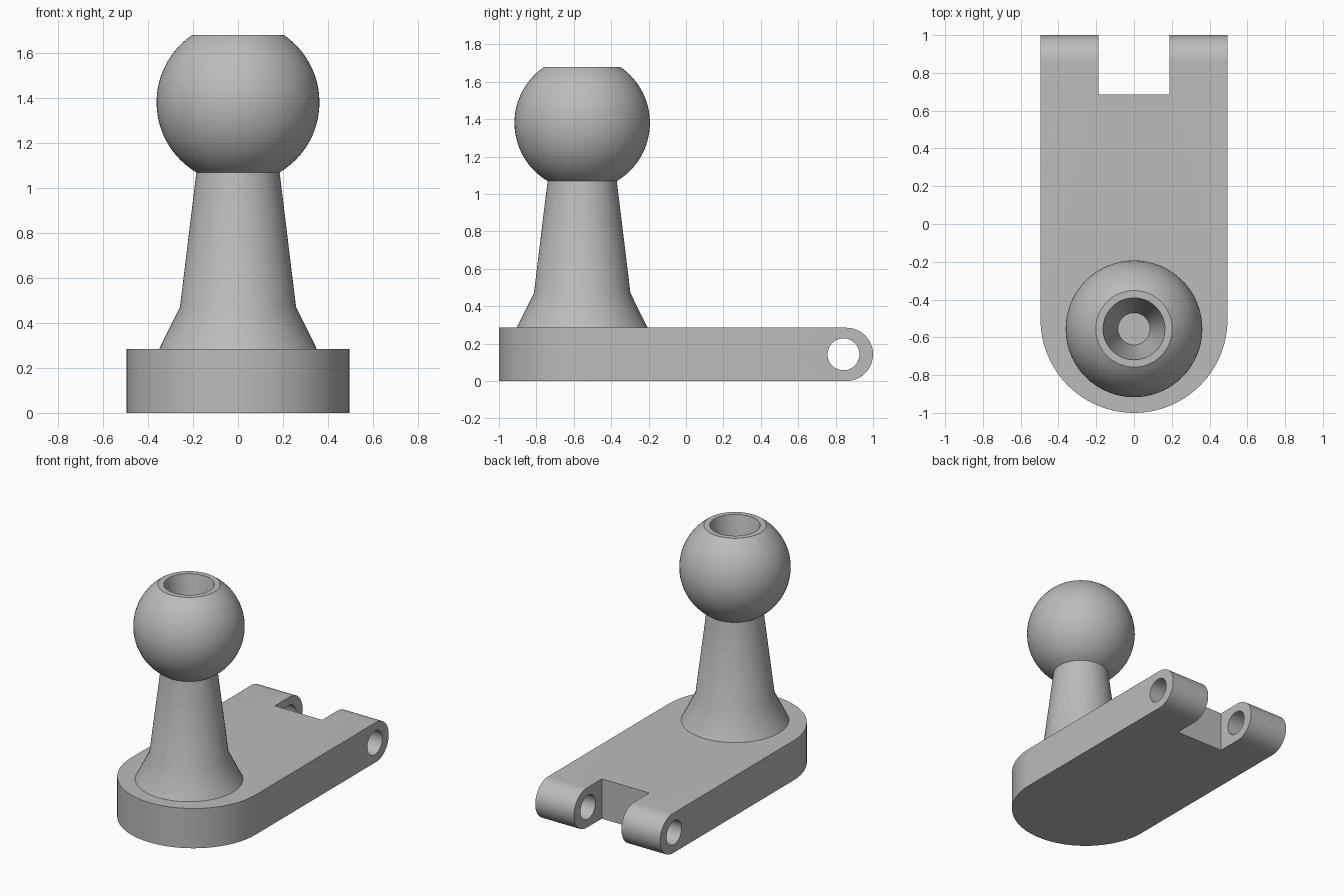
import bpy, bmesh
from math import sin, cos, pi, asin, sqrt
from mathutils import Matrix, Vector

cube = bpy.data.objects.get("Cube")
if cube:
    bpy.data.objects.remove(cube, do_unlink=True)

# Single plastic colour
grey = bpy.data.materials.new("mid grey")
grey.use_nodes = True
colour = (0.5, 0.5, 0.5, 1)
grey.diffuse_color = colour
grey.node_tree.nodes["Principled BSDF"].inputs["Base Color"].default_value = colour

HEIGHT = 0.285      # plate thickness
HALF = 0.495        # plate half width
STUD_Y = -0.555     # axis of the ball stud
BALL_R, BALL_Z, TOP_Z = 0.362, 1.38, 1.68
NECK_R = 0.185


def add_object(name, bm):
    bmesh.ops.recalc_face_normals(bm, faces=bm.faces)
    mesh = bpy.data.meshes.new(name)
    bm.to_mesh(mesh)
    bm.free()
    mesh.materials.append(grey)
    obj = bpy.data.objects.new(name, mesh)
    bpy.context.collection.objects.link(obj)
    return obj


def arc(cx, cy, r, start, end, steps):
    angles = [start + (end - start) * i / steps for i in range(steps + 1)]
    return [(cx + r * cos(a), cy + r * sin(a)) for a in angles]


def prism(name, points, to_3d, depth):
    """Extrude a flat outline along a vector."""
    bm = bmesh.new()
    face = bm.faces.new([bm.verts.new(to_3d(*p)) for p in points])
    new = bmesh.ops.extrude_face_region(bm, geom=[face])["geom"]
    verts = [v for v in new if isinstance(v, bmesh.types.BMVert)]
    bmesh.ops.translate(bm, verts=verts, vec=Vector(depth))
    return add_object(name, bm)


def lathe(name, profile, steps=64):
    """Spin (radius, height) points about the stud axis."""
    bm = bmesh.new()
    verts = [bm.verts.new((r, 0, z)) for r, z in profile]
    edges = [bm.edges.new(pair) for pair in zip(verts, verts[1:])]
    bmesh.ops.spin(bm, geom=verts + edges, cent=(0, 0, 0), axis=(0, 0, 1),
                   angle=2 * pi, steps=steps)
    bmesh.ops.remove_doubles(bm, verts=bm.verts, dist=0.0005)
    bmesh.ops.translate(bm, verts=bm.verts, vec=(0, STUD_Y, 0))
    return add_object(name, bm)


def smooth(obj):
    bpy.ops.object.select_all(action="DESELECT")
    obj.select_set(True)
    bpy.context.view_layer.objects.active = obj
    bpy.ops.object.shade_smooth_by_angle(angle=pi / 9)


def cut(obj, tool, operation):
    mod = obj.modifiers.new(operation.title(), "BOOLEAN")
    mod.operation, mod.object, mod.solver = operation, tool, "EXACT"
    bpy.context.view_layer.objects.active = obj
    bpy.ops.object.modifier_apply(modifier=mod.name)
    bpy.data.objects.remove(tool, do_unlink=True)


# Base plate: rounded front and forked back in plan
plan = arc(0, HALF - 1, HALF, pi, 2 * pi, 48)
plan += [(HALF, 1.1), (0.188, 1.1), (0.188, 0.685),
         (-0.188, 0.685), (-0.188, 1.1), (-HALF, 1.1)]
base = prism("base_plate", plan, lambda x, y: (x, y, -0.1), (0, 0, 0.5))

# Side outline with the rounded hinge end
r = HEIGHT / 2
side = [(-1.1, HEIGHT), (-1.1, 0)] + arc(1 - r, r, r, -pi / 2, pi / 2, 24)
cut(base, prism("side_cutter", side, lambda y, z: (-1, y, z), (2, 0, 0)), "INTERSECT")

# Hinge pin hole through both fork arms
hole = arc(0.842, r, 0.085, 0, 2 * pi, 40)[:-1]
cut(base, prism("pin_cutter", hole, lambda y, z: (-1, y, z), (2, 0, 0)), "DIFFERENCE")
smooth(base)

# Flared neck
join_z = BALL_Z - sqrt(BALL_R ** 2 - NECK_R ** 2)
neck = lathe("neck", [(0.35, HEIGHT), (0.258, 0.47), (NECK_R, join_z)])
smooth(neck)

# Ball with a flat top and a tapered socket
low = asin((join_z - BALL_Z) / BALL_R)
high = asin((TOP_Z - BALL_Z) / BALL_R)
ball_profile = arc(0, BALL_Z, BALL_R, low, high, 32)
ball_profile += [(0.164, TOP_Z), (0.085, TOP_Z - 0.4), (0, TOP_Z - 0.4)]
ball = lathe("ball", ball_profile)
smooth(ball)
